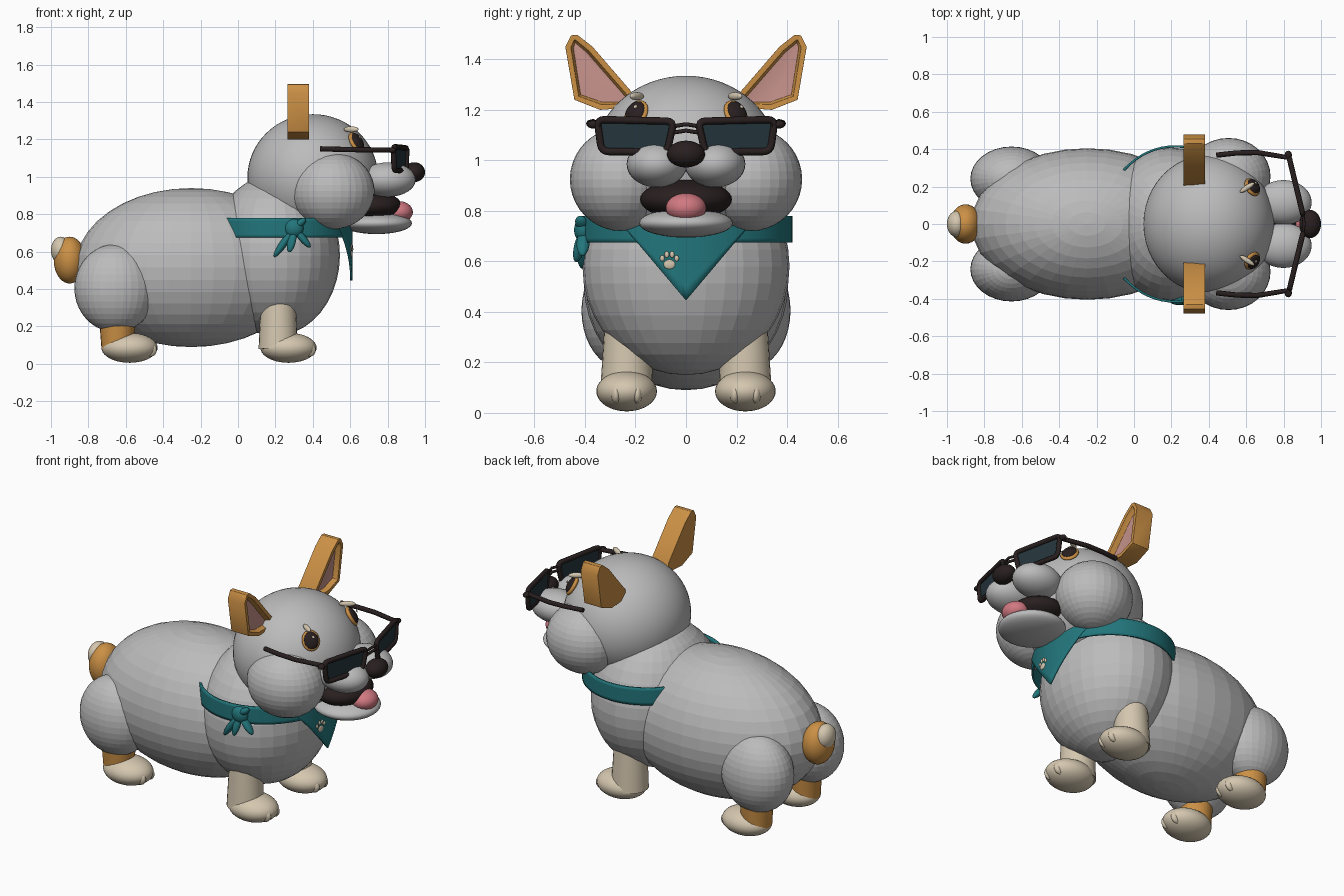
import bpy, bmesh, math
from mathutils import Vector

if "Cube" in bpy.data.objects:
    bpy.data.objects.remove(bpy.data.objects["Cube"], do_unlink=True)


def material(name, rgb):
    m = bpy.data.materials.new(name)
    m.use_nodes = True
    m.diffuse_color = (*rgb, 1)
    m.node_tree.nodes["Principled BSDF"].inputs["Base Color"].default_value = (*rgb, 1)
    return m


GREY = material("light grey fur", (0.50, 0.50, 0.50))
CREAM = material("cream fur", (0.66, 0.57, 0.43))
ORANGE = material("orange fur", (0.60, 0.28, 0.06))
TEAL = material("teal cloth", (0.016, 0.18, 0.20))
DARK = material("dark brown", (0.022, 0.014, 0.014))
LENS = material("dark blue lens", (0.018, 0.036, 0.046))
EAR_PINK = material("ear pink", (0.55, 0.28, 0.25))
TONGUE_PINK = material("tongue pink", (0.64, 0.19, 0.22))


def finish(name, bm, mats, smooth=True):
    bmesh.ops.recalc_face_normals(bm, faces=bm.faces)
    mesh = bpy.data.meshes.new(name)
    bm.to_mesh(mesh)
    bm.free()
    for m in mats:
        mesh.materials.append(m)
    for p in mesh.polygons:
        p.use_smooth = smooth
    ob = bpy.data.objects.new(name, mesh)
    bpy.context.collection.objects.link(ob)
    return ob


def ball(name, pos, radii, mat, smooth=True, aim=None, seg=32, rings=20):
    """Ellipsoid; with aim, its local z axis points along that direction."""
    bm = bmesh.new()
    bmesh.ops.create_uvsphere(bm, u_segments=seg, v_segments=rings, radius=1)
    for v in bm.verts:
        v.co = Vector(a * b for a, b in zip(v.co, radii))
    ob = finish(name, bm, [mat], smooth)
    ob.location = pos
    if aim:
        ob.rotation_euler = Vector(aim).to_track_quat('Z', 'Y').to_euler()
    return ob


def cone(name, a, b, r1, r2, mat, seg=24):
    """Round tapered bar from a to b."""
    a, b = Vector(a), Vector(b)
    bm = bmesh.new()
    bmesh.ops.create_cone(bm, cap_ends=True, segments=seg, radius1=r1, radius2=r2, depth=(b - a).length)
    ob = finish(name, bm, [mat])
    ob.location = (a + b) / 2
    ob.rotation_euler = (b - a).to_track_quat('Z', 'Y').to_euler()
    ob.data.set_sharp_from_angle(angle=math.radians(40))
    return ob


def tube(name, pts, r, mat, cyclic=False):
    cu = bpy.data.curves.new(name, 'CURVE')
    cu.dimensions = '3D'
    cu.bevel_depth, cu.bevel_resolution, cu.use_fill_caps = r, 2, True
    sp = cu.splines.new('POLY')
    sp.points.add(len(pts) - 1)
    for p, co in zip(sp.points, pts):
        p.co = (*co, 1)
    sp.use_cyclic_u = cyclic
    cu.materials.append(mat)
    ob = bpy.data.objects.new(name, cu)
    bpy.context.collection.objects.link(ob)
    return ob


# Body and head
ball("body", (-0.25, 0, 0.515), (0.62, 0.405, 0.425), GREY, False)
ball("chest", (0.195, 0, 0.58), (0.35, 0.41, 0.43), GREY, False)
ball("head", (0.40, 0, 0.995), (0.35, 0.37, 0.34), GREY, seg=48, rings=32)
ball("nose", (0.942, 0, 1.025), (0.058, 0.075, 0.053), DARK)
ball("mouth", (0.72, 0, 0.845), (0.155, 0.182, 0.078), DARK)
ball("lower_jaw", (0.74, 0, 0.752), (0.19, 0.187, 0.058), GREY)
ball("tongue", (0.86, 0, 0.812), (0.075, 0.08, 0.058), TONGUE_PINK)

# Tail
ball("tail", (-0.90, 0, 0.555), (0.085, 0.105, 0.125), ORANGE)
ball("tail_tip", (-0.948, 0, 0.607), (0.052, 0.07, 0.073), CREAM)

# Ear outline as (sideways, up)
EAR = [(0.455, 1.495), (0.478, 1.45), (0.442, 1.24), (0.34, 1.20),
       (0.20, 1.21), (0.21, 1.265), (0.37, 1.45), (0.43, 1.497)]


def ear(name, s):
    bm = bmesh.new()
    face = bm.faces.new([bm.verts.new((0.265, s * y, z)) for y, z in EAR])
    ret = bmesh.ops.extrude_face_region(bm, geom=[face])
    for v in ret["geom"]:
        if isinstance(v, bmesh.types.BMVert):
            v.co.x = 0.38
    bmesh.ops.recalc_face_normals(bm, faces=bm.faces)
    front = max(bm.faces, key=lambda f: f.calc_center_median().x)
    bmesh.ops.inset_region(bm, faces=[front], thickness=0.022, depth=0)
    bmesh.ops.inset_region(bm, faces=[front], thickness=0.010, depth=-0.03)
    front.material_index = 1
    ob = finish(name, bm, [ORANGE, EAR_PINK])
    bev = ob.modifiers.new("round", 'BEVEL')
    bev.width, bev.segments, bev.limit_method = 0.014, 3, 'ANGLE'
    bev.angle_limit = math.radians(40)
    ob.data.set_sharp_from_angle(angle=math.radians(80))


def glass_x(y):
    return 0.915 - 0.24 * abs(y)


def lens_outline(s):
    """Rounded four-sided rim of one lens."""
    corners = [(0.048, 1.155), (0.352, 1.162), (0.335, 1.035), (0.075, 1.032)]
    pts = []
    for i, c in enumerate(corners):
        c = Vector(c)
        before = (Vector(corners[i - 1]) - c).normalized() * 0.03
        after = (Vector(corners[(i + 1) % 4]) - c).normalized() * 0.03
        for k in range(5):
            t = k / 4
            p = c + before * (1 - t) ** 2 + after * t ** 2
            pts.append((glass_x(p.x), s * p.x, p.y))
    return pts


for s, side in ((1, "left"), (-1, "right")):
    # Face
    ball(f"{side}_cheek", (0.505, s * 0.255, 0.925), (0.225, 0.205, 0.205), GREY, False)
    ball(f"{side}_muzzle", (0.80, s * 0.115, 0.985), (0.15, 0.12, 0.092), GREY)
    ear(f"{side}_ear", s)
    n = (1.88, s * 1.3, 1.3)
    d = Vector(n).normalized()
    eye = Vector((0.632, s * 0.197, 1.185))
    ball(f"{side}_eye_rim", eye, (0.052, 0.06, 0.02), ORANGE, aim=n)
    ball(f"{side}_eye", eye + d * 0.008, (0.043, 0.05, 0.022), DARK, aim=n)
    ball(f"{side}_eye_shine", eye + d * 0.027 + Vector((0, 0.01, 0.014)), (0.008, 0.008, 0.004), CREAM, aim=n, seg=12, rings=8)
    ball(f"{side}_eyebrow", (0.605, s * 0.195, 1.254), (0.046, 0.016, 0.014), CREAM, aim=(-0.55, s * 0.83, 0.03))

    # Sunglasses
    rim = lens_outline(s)
    tube(f"{side}_lens_rim", rim, 0.0145, DARK, True)
    bm = bmesh.new()
    plate = bm.faces.new([bm.verts.new(p) for p in rim])
    ret = bmesh.ops.extrude_face_region(bm, geom=[plate])
    for v in ret["geom"]:
        if isinstance(v, bmesh.types.BMVert):
            v.co.x -= 0.008
    finish(f"{side}_lens", bm, [LENS], False)
    tube(f"{side}_temple", [(0.835, s * 0.335, 1.14), (0.825, s * 0.355, 1.143), (0.66, s * 0.382, 1.145),
                            (0.55, s * 0.38, 1.147), (0.44, s * 0.368, 1.15)], 0.014, DARK)
    ball(f"{side}_hinge", (0.825, s * 0.368, 1.142), (0.02, 0.024, 0.016), DARK, seg=12, rings=8)

    # Legs, feet and toes
    ball(f"{side}_haunch", (-0.655, s * 0.242, 0.405), (0.22, 0.172, 0.235), GREY, False)
    cone(f"{side}_front_leg", (0.215, s * 0.235, 0.08), (0.215, s * 0.23, 0.36), 0.105, 0.092, CREAM)
    cone(f"{side}_hind_leg", (-0.645, s * 0.235, 0.08), (-0.645, s * 0.235, 0.28), 0.085, 0.1, ORANGE)
    for part, x in (("front", 0.27), ("hind", -0.58)):
        ball(f"{side}_{part}_foot", (x, s * 0.235, 0.086), (0.15, 0.12, 0.08), CREAM)
        for i, dy in enumerate((-0.042, 0.042)):
            ball(f"{side}_{part}_toe_{i + 1}", (x + 0.108, s * 0.235 + dy, 0.075),
                 (0.038, 0.02, 0.038), CREAM, seg=16, rings=10)

# Sunglasses bridge
for i, z in enumerate((1.143, 1.118)):
    tube(f"bridge_{i + 1}", [(0.903, -0.05, z - 0.008), (0.91, 0, z), (0.903, 0.05, z - 0.008)], 0.008, DARK)


# Neckerchief: a ring band, a hanging front triangle and a side knot
def cloth(name, cols, closed):
    """Thin sheet from columns of (x, y, top z, bottom z)."""
    bm = bmesh.new()
    rows = 6
    grid = [[bm.verts.new((x, y, t + (b - t) * k / rows)) for k in range(rows + 1)] for x, y, t, b in cols]
    for i in range(len(grid) if closed else len(grid) - 1):
        a, b = grid[i], grid[(i + 1) % len(grid)]
        for k in range(rows):
            bm.faces.new((a[k], b[k], b[k + 1], a[k + 1]))
    ob = finish(name, bm, [TEAL])
    mod = ob.modifiers.new("thickness", 'SOLIDIFY')
    mod.thickness, mod.offset = 0.012, 0


def ring_x(y):
    return 0.22 + 0.38 * math.sqrt(1 - (y / 0.415) ** 2)


angles = [2 * math.pi * i / 64 for i in range(64)]
cloth("bandana_band", [(0.22 + 0.38 * math.cos(a), 0.415 * math.sin(a), 0.78, 0.675) for a in angles], True)
ys = [0.255 * i / 12 for i in range(-12, 13)]
cloth("bandana_triangle", [(ring_x(y) + 0.006, y, 0.765, 0.445 + 1.2 * abs(y)) for y in ys], False)
ball("knot", (0.30, -0.408, 0.725), (0.05, 0.035, 0.05), TEAL)
for i, tip in enumerate([(0.195, -0.41, 0.575), (0.275, -0.435, 0.60), (0.385, -0.41, 0.625), (0.36, -0.42, 0.775)]):
    start = Vector((0.30, -0.405, 0.725))
    way = Vector(tip) - start
    ball(f"knot_tail_{i + 1}", start + way * 0.52, (0.026, 0.02, way.length * 0.5), TEAL, aim=way, seg=16, rings=12)

# Paw print badge
PAW = [(-0.065, 0.588, 0.024, 0.019), (-0.094, 0.612, 0.009, 0.012), (-0.076, 0.627, 0.009, 0.013),
       (-0.055, 0.627, 0.009, 0.013), (-0.037, 0.612, 0.009, 0.012)]
for i, (y, z, ry, rz) in enumerate(PAW):
    ball(f"paw_print_{i + 1}", (ring_x(y) + 0.012, y, z), (0.006, ry, rz), CREAM, seg=16, rings=10)
